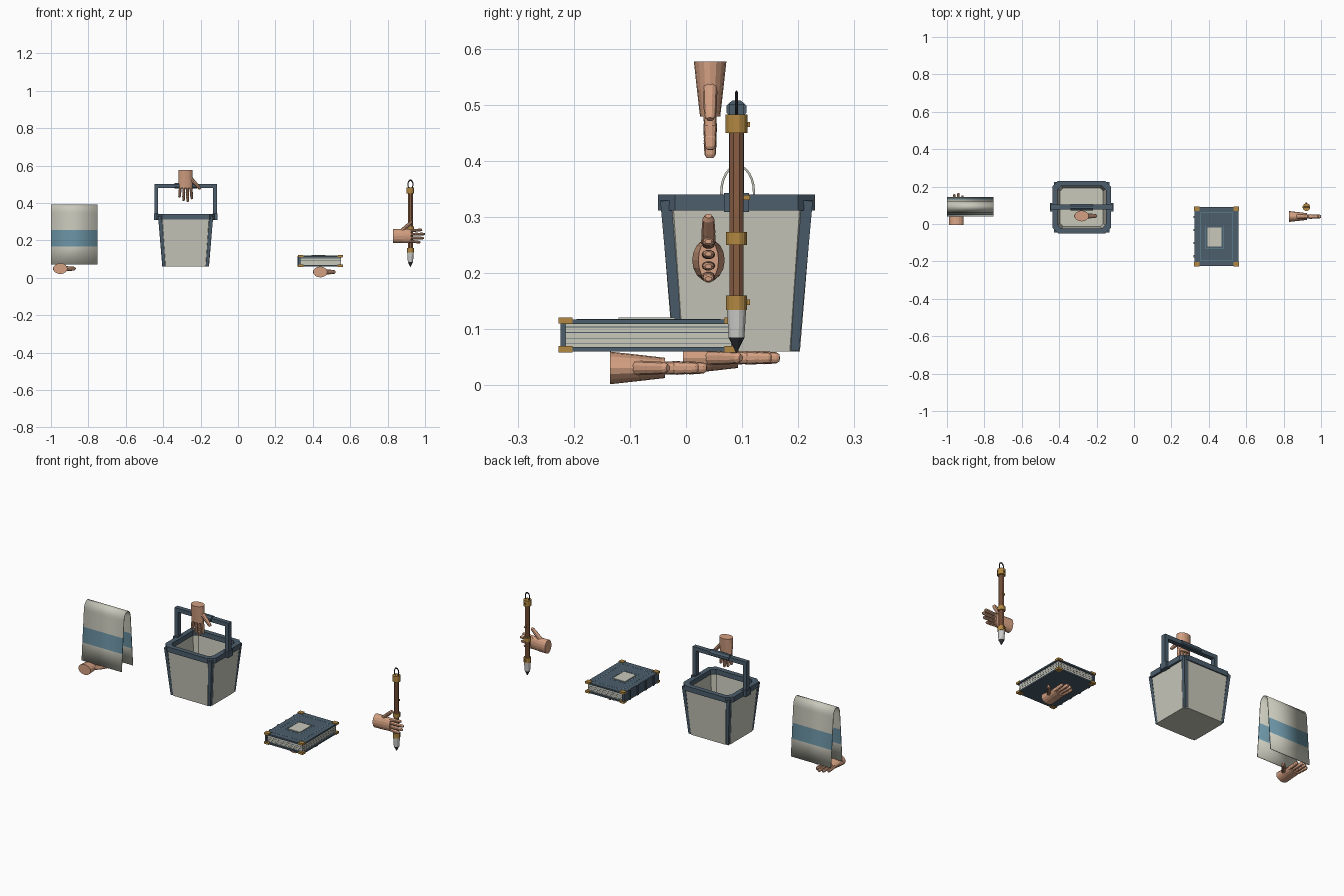
import bpy, bmesh
from math import sin, cos, pi, radians
from mathutils import Vector, Matrix

cube = bpy.data.objects.get("Cube")
if cube:
    bpy.data.objects.remove(cube, do_unlink=True)


def material(name, rgb):
    lin = [(c / 255 / 12.92 if c < 11 else ((c / 255 + 0.055) / 1.055) ** 2.4) for c in rgb]
    m = bpy.data.materials.new(name)
    m.use_nodes = True
    m.diffuse_color = (*lin, 1)
    m.node_tree.nodes["Principled BSDF"].inputs["Base Color"].default_value = (*lin, 1)
    return m


CREAM = material("cream", (200, 200, 187))
BLUE = material("stripe blue", (106, 146, 163))
SLATE = material("slate", (76, 94, 108))
DARK = material("charcoal", (42, 46, 50))
SKIN = material("skin", (212, 160, 130))
GOLD = material("brass", (178, 136, 66))
BROWN = material("wood brown", (138, 95, 68))
SILVER = material("silver", (205, 205, 202))


def finish(name, bm, mats, matrix=Matrix()):
    bmesh.ops.recalc_face_normals(bm, faces=bm.faces)
    bm.transform(matrix)
    me = bpy.data.meshes.new(name)
    bm.to_mesh(me)
    bm.free()
    for m in mats:
        me.materials.append(m)
    ob = bpy.data.objects.new(name, me)
    bpy.context.collection.objects.link(ob)
    return ob


def loft(bm, rings, closed=False):
    """Skin a list of rings; cap the ends, or join last to first."""
    vs = [[bm.verts.new(p) for p in r] for r in rings]
    n = len(vs[0])
    pairs = list(zip(vs, vs[1:])) + ([(vs[-1], vs[0])] if closed else [])
    for a, b in pairs:
        for i in range(n):
            j = (i + 1) % n
            bm.faces.new((a[i], a[j], b[j], b[i]))
    if not closed:
        bm.faces.new(vs[0])
        bm.faces.new(vs[-1])


def tube(bm, start, end, profile, flat=1.0, n=10):
    """Rings along a line; profile holds (fraction, radius), flat squashes across."""
    start, end = Vector(start), Vector(end)
    d = (end - start).normalized()
    up = Vector((0, 0, 1)) if abs(d.z) < 0.9 else Vector((0, 1, 0))
    side = d.cross(up).normalized()
    up = side.cross(d)
    loft(bm, [[start.lerp(end, t) + side * r * flat * cos((i + .5) * 2 * pi / n)
               + up * r * sin((i + .5) * 2 * pi / n) for i in range(n)] for t, r in profile])


def box(name, center, size, mat):
    bm = bmesh.new()
    bmesh.ops.create_cube(bm, size=1)
    return finish(name, bm, [mat], Matrix.Translation(center) @ Matrix.Diagonal((*size, 1)))


# ---------- hands: wrist at origin, fingers along +y, thumb towards +x ----------
def hand(name, origin, x, y, z):
    m = Matrix((x, y, z)).transposed().to_4x4()
    m.translation = origin
    bm = bmesh.new()
    loft(bm, [[(w * cos(i * pi / 8), t, h * sin(i * pi / 8)) for i in range(16)]
              for t, w, h in ((0, .038, .029), (.05, .038, .0235), (.098, .036, .018))])
    finish(name + "_palm", bm, [SKIN], m)
    bm = bmesh.new()
    joints = ((0, .012), (.36, .011), (.38, .0122), (.66, .0105), (.68, .0115), (.93, .010), (1, .006))
    for k, tip in enumerate((.148, .166, .172, .157)):
        off = (k - 1.5) * .0185
        tube(bm, (off, .088, 0), (off * 1.2, tip, 0), joints, flat=.7)
    tube(bm, (.022, .04, 0), (.079, .103, 0),
         ((0, .014), (.45, .012), (.48, .0125), (.9, .0105), (1, .006)), flat=.85)
    finish(name + "_fingers", bm, [SKIN], m)


X, Y, Z = (1, 0, 0), (0, 1, 0), (0, 0, 1)
hand("towel_hand", (-.95, -.005, .049), X, Y, Z)
hand("bucket_hand", (-.28, .043, .577), X, (0, 0, -1), Y)
hand("book_hand", (.44, -.135, .031), X, Y, Z)
hand("brush_hand", (.828, .04, .223), Z, X, Y)

# ---------- towel: folded sheet with a blue band ----------
bottom, fold, low, high = .07, .345, .168, .254
heights = (bottom, low, high, fold)
def drape(s, z):
    t = (z - bottom) / (fold - bottom)
    return .092 + s * (.05 + (.029 - .05) * t), z
path = [drape(-1, z) for z in heights]
path += [(.092 - .029 * cos(a * pi / 12), fold + .046 * sin(a * pi / 12)) for a in range(1, 12)]
path += [drape(1, z) for z in reversed(heights)]
bm = bmesh.new()
cols = [[bm.verts.new((x, y, z)) for y, z in path] for x in (-1, -.752)]
for i in range(len(path) - 1):
    f = bm.faces.new((cols[0][i], cols[1][i], cols[1][i + 1], cols[0][i + 1]))
    f.material_index = int(low < f.calc_center_median().z < high)
towel = finish("towel", bm, [CREAM, BLUE])
mod = towel.modifiers.new("thickness", "SOLIDIFY")
mod.thickness = .004
mod.offset = 0

# ---------- bucket ----------
BX, BY = -.28, .09
def octagon(hx, hy, c, z):
    pts = [(hx, hy - c), (hx - c, hy), (c - hx, hy), (-hx, hy - c),
           (-hx, c - hy), (c - hx, -hy), (hx - c, -hy), (hx, c - hy)]
    return [(BX + a, BY + b, z) for a, b in pts]

bm = bmesh.new()
loft(bm, [octagon(.125, .113, .018, .06), octagon(.147, .135, .022, .325),
          octagon(.136, .124, .02, .325), octagon(.115, .103, .016, .072)])
finish("bucket_body", bm, [CREAM])
bm = bmesh.new()
loft(bm, [octagon(.157, .14, .03, .312), octagon(.157, .14, .03, .34),
          octagon(.129, .113, .02, .34), octagon(.129, .113, .02, .312)], closed=True)
finish("bucket_rim", bm, [SLATE])
for sx in (-1, 1):
    for sy in (-1, 1):
        bm = bmesh.new()
        tube(bm, (BX + sx * .115, BY + sy * .103, .062), (BX + sx * .138, BY + sy * .126, .33),
             ((0, .012), (1, .014)), n=4)
        finish("bucket_corner_post", bm, [SLATE])
    box("handle_upright", (BX + sx * .157, BY, .405), (.021, .026, .17), SLATE)
    box("handle_bracket", (BX + sx * .157, BY, .326), (.026, .045, .034), SLATE)
box("handle_bar", (BX, BY, .49), (.335, .026, .022), SLATE)
bm = bmesh.new()
tube(bm, (BX - .06, BY, .492), (BX + .06, BY, .492), ((0, .017), (1, .017)), flat=1.15, n=8)
finish("handle_grip", bm, [SLATE])

# ---------- book ----------
KX, KY = .441, -.067
for name, z in (("back_cover", .064), ("front_cover", .1135)):
    box(name, (KX, KY, z), (.235, .314, .008), SLATE)
box("pages", (KX + .002, KY, .089), (.216, .296, .044), CREAM)
box("spine", (KX - .113, KY, .089), (.01, .314, .056), SLATE)
for k in range(4):
    box("spine_rib", (KX - .119, KY - .105 + k * .07, .089), (.008, .012, .056), SLATE)
for k in range(4):
    box("page_line", (KX + .002, KY, .074 + k * .01), (.2175, .2975, .0012), SLATE)
for sx in (-1, 1):
    for sy in (-1, 1):
        for z in (.064, .1155):
            box("book_corner", (KX + sx * .106, KY + sy * .148, z), (.028, .025, .0115), GOLD)
    box("border_side", (KX + sx * .088, KY, .1177), (.0025, .256, .001), BLUE)
    box("border_end", (KX, KY + sx * .127, .1177), (.176, .0025, .001), BLUE)
box("label", (KX - .01, KY - .003, .119), (.076, .1, .004), CREAM)
for s in (-1, 1):
    box("label_border_side", (KX - .01 + s * .048, KY - .003, .1177), (.002, .126, .001), BLUE)
    box("label_border_end", (KX - .01, KY - .003 + s * .062, .1177), (.098, .002, .001), BLUE)

# ---------- writing brush ----------
PX, PY = .922, .09
def barrel(name, z0, z1, r0, r1, mat, n=8):
    bm = bmesh.new()
    tube(bm, (PX, PY, z0), (PX, PY, z1), ((0, r0), (1, r1)), n=n)
    finish(name, bm, [mat])

barrel("brush_tip", .058, .085, .001, .0145, DARK, 12)
barrel("brush_ferrule", .085, .137, .0145, .018, SILVER, 12)
barrel("brush_shaft", .134, .455, .0135, .0135, BROWN)
for z0, z1, r in ((.134, .16, .019), (.25, .273, .019), (.45, .483, .0205)):
    barrel("brass_band", z0, z1, r, r, GOLD, 12)
for z in (.148, .335, .465):
    box("brass_stud", (PX, PY + .017, z), (.008, .015, .009), GOLD)
bpy.ops.mesh.primitive_torus_add(location=(PX, PY, .499), rotation=(radians(90), 0, 0),
                                 major_radius=.0135, minor_radius=.0026,
                                 major_segments=20, minor_segments=8)
loop = bpy.context.object
loop.name = "hanging_loop"
loop.scale = (1, 1.65, 1)
loop.data.materials.append(DARK)

# Smooth shading on the rounded parts
bpy.ops.object.select_all(action="DESELECT")
for ob in (towel, loop):
    ob.select_set(True)
bpy.context.view_layer.objects.active = towel
bpy.ops.object.shade_smooth_by_angle(angle=radians(35))
